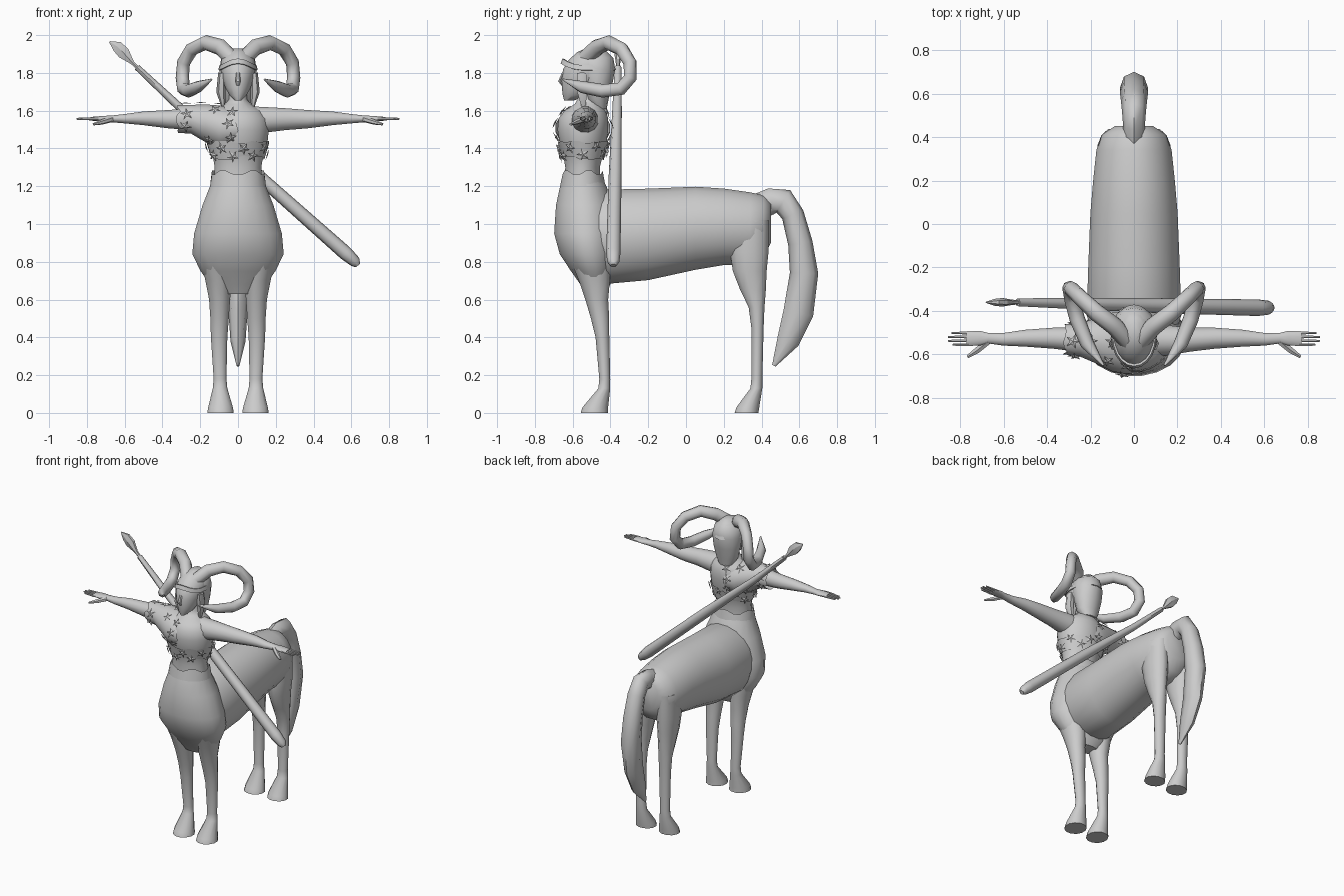
import bpy, bmesh, math, random
from mathutils import Vector
from mathutils.bvhtree import BVHTree

random.seed(4)
grey = bpy.data.materials.new("plain_grey")
grey.diffuse_color = (0.6, 0.6, 0.6, 1)


def finish(bm, name, angle=50):
    bmesh.ops.recalc_face_normals(bm, faces=bm.faces)
    me = bpy.data.meshes.new(name)
    bm.to_mesh(me)
    bm.free()
    ob = bpy.data.objects.new(name, me)
    bpy.context.collection.objects.link(ob)
    me.materials.append(grey)
    bpy.context.view_layer.objects.active = ob
    ob.select_set(True)
    bpy.ops.object.shade_smooth_by_angle(angle=math.radians(angle))
    ob.select_set(False)
    return ob


def skin(name, rings, cap=True, angle=50, close=False):
    bm = bmesh.new()
    vs = [[bm.verts.new(p) for p in r] for r in rings]
    n = len(vs[0])
    for a, b in zip(vs, vs[1:] + ([vs[0]] if close else [])):
        for i in range(n):
            bm.faces.new((a[i], a[(i + 1) % n], b[(i + 1) % n], b[i]))
    if cap and not close:
        bm.faces.new(vs[0])
        bm.faces.new(vs[-1])
    return finish(bm, name, angle)


def loft(name, axis, rows, n=16, side=1, **kw):
    """Elliptical sections: position on the axis, then min/max of the other two axes."""
    rings = []
    for t, u0, u1, v0, v1 in rows:
        ring = []
        for i in range(n):
            a = 2 * math.pi * (i + 0.5) / n
            u = (u0 + u1) / 2 + (u1 - u0) / 2 * math.cos(a)
            v = (v0 + v1) / 2 + (v1 - v0) / 2 * math.sin(a)
            x, y, z = {'x': (t, u, v), 'y': (u, t, v), 'z': (u, v, t)}[axis]
            ring.append((x * side, y, z))
        rings.append(ring)
    return skin(name, rings, **kw)


def tube(name, rows, ref, n=8, side=1, **kw):
    """Swept sections: x, y, z, radius towards ref, radius across."""
    pts = [Vector(r[:3]) for r in rows]
    rings = []
    for k, (p, r) in enumerate(zip(pts, rows)):
        d = (pts[min(k + 1, len(pts) - 1)] - pts[max(k - 1, 0)]).normalized()
        u = (Vector(ref) - d * d.dot(Vector(ref))).normalized()
        w = d.cross(u)
        ring = [p + u * r[3] * math.cos(2 * math.pi * i / n) + w * r[4] * math.sin(2 * math.pi * i / n)
                for i in range(n)]
        rings.append([(q.x * side, q.y, q.z) for q in ring])
    return skin(name, rings, **kw)


# Horse body
loft("horse_barrel", 'y', [
    (-.52, -.19, .19, .74, 1.15), (-.42, -.22, .22, .68, 1.185), (-.2, -.213, .213, .70, 1.19),
    (.05, -.203, .203, .755, 1.2), (.2, -.19, .19, .78, 1.19), (.34, -.175, .175, .78, 1.17),
    (.41, -.15, .15, .82, 1.155), (.45, -.09, .09, .9, 1.12)], n=20)
loft("horse_chest", 'z', [
    (.63, -.09, .09, -.53, -.43), (.68, -.15, .15, -.56, -.40), (.75, -.20, .20, -.61, -.38),
    (.84, -.245, .245, -.67, -.36), (.95, -.235, .235, -.70, -.36), (1.1, -.19, .19, -.69, -.38),
    (1.2, -.15, .15, -.668, -.42), (1.25, -.142, .142, -.65, -.445)], n=20)

# Legs with flared hooves
for s, lr in ((1, "left"), (-1, "right")):
    loft("front_leg_" + lr, 'z', [
        (0, .02, .165, -.56, -.41), (.03, .025, .16, -.55, -.41), (.13, .055, .135, -.465, -.4),
        (.18, .06, .13, -.46, -.4), (.4, .055, .145, -.48, -.405), (.5, .047, .148, -.505, -.405),
        (.6, .04, .155, -.535, -.41), (.7, .03, .175, -.57, -.4), (.82, .04, .2, -.62, -.4)],
        n=12, side=s)
    loft("hind_leg_" + lr, 'z', [
        (0, .02, .165, .255, .385), (.03, .025, .16, .265, .39), (.13, .055, .135, .34, .405),
        (.18, .06, .13, .345, .405), (.45, .055, .14, .345, .412), (.56, .05, .145, .33, .417),
        (.65, .045, .15, .285, .425), (.75, .035, .16, .245, .43), (.85, .03, .17, .23, .44),
        (1.02, .04, .165, .24, .44)], n=12, side=s)

# Tail
tube("tail", [
    (0, .38, 1.09, .05, .07), (0, .45, 1.12, .05, .07), (0, .515, 1.12, .055, .07),
    (0, .565, 1.05, .06, .06), (0, .605, .9, .065, .065), (0, .625, .74, .065, .075),
    (0, .595, .53, .05, .08), (0, .54, .38, .04, .06), (0, .465, .25, .008, .01)], (1, 0, 0))

# Human torso and waist hem
torso_rows = [
    (1.22, -.13, .13, -.645, -.45), (1.3, -.125, .125, -.64, -.455), (1.36, -.135, .135, -.65, -.44),
    (1.43, -.158, .158, -.67, -.42), (1.5, -.165, .165, -.682, -.41), (1.56, -.16, .16, -.675, -.41),
    (1.6, -.13, .13, -.645, -.425), (1.635, -.07, .07, -.59, -.45), (1.66, -.048, .048, -.575, -.455),
    (1.74, -.045, .045, -.57, -.46)]
torso = loft("torso", 'z', torso_rows, n=20)
hem = loft("waist_hem", 'z', [(1.2, -.15, .15, -.668, -.425), (1.262, -.14, .14, -.655, -.44)], n=20, cap=False)
for i, v in enumerate(hem.data.vertices):
    if v.co.z > 1.23 and i % 4 < 2:
        v.co.z += .02

# Arms, hands and fingers
for s, lr in ((1, "left"), (-1, "right")):
    loft("arm_" + lr, 'x', [
        (.08, -.61, -.46, 1.47, 1.625), (.17, -.605, -.465, 1.485, 1.62), (.25, -.59, -.475, 1.495, 1.615),
        (.37, -.575, -.475, 1.505, 1.605), (.5, -.565, -.485, 1.522, 1.597), (.6, -.56, -.5, 1.532, 1.583),
        (.67, -.55, -.5, 1.538, 1.575), (.71, -.56, -.49, 1.543, 1.573), (.77, -.562, -.492, 1.546, 1.568)],
        n=12, side=s)
    for j, tip in enumerate((.835, .855, .855, .84)):
        y = -.555 + j * .018
        loft(f"finger_{j + 1}_{lr}", 'x', [
            (.76, y - .008, y + .008, 1.548, 1.566), (tip, y - .005, y + .005, 1.552, 1.562)], n=6, side=s)
    tube("thumb_" + lr, [(.67, -.54, 1.555, .016, .016), (.72, -.58, 1.54, .014, .016),
                         (.765, -.61, 1.528, .006, .008)], (0, 0, 1), n=6, side=s)

# Head, face and hair
loft("head", 'z', [
    (1.655, -.018, .018, -.645, -.59), (1.68, -.045, .045, -.652, -.53), (1.72, -.068, .068, -.657, -.47),
    (1.77, -.085, .085, -.66, -.41), (1.82, -.095, .095, -.65, -.385), (1.87, -.09, .09, -.62, -.385),
    (1.91, -.06, .06, -.575, -.415), (1.93, -.025, .025, -.53, -.45)], n=14)
loft("back_hair", 'z', [
    (1.61, -.05, .05, -.49, -.42), (1.66, -.08, .08, -.53, -.41), (1.74, -.095, .095, -.55, -.39),
    (1.82, -.102, .102, -.58, -.375), (1.88, -.09, .09, -.59, -.385), (1.93, -.03, .03, -.53, -.44)], n=14)
tube("nose", [(0, -.65, 1.8, .01, .008), (0, -.668, 1.755, .014, .01), (0, -.655, 1.735, .008, .006)],
     (1, 0, 0), n=6)
for s, lr in ((1, "left"), (-1, "right")):
    tube("hair_lock_" + lr, [(.085, -.55, 1.8, .02, .03), (.09, -.55, 1.7, .025, .03),
                             (.075, -.54, 1.6, .006, .008)], (1, 0, 0), n=6, side=s)

# Pointed circlet, rising at the brow
rings = []
for i in range(20):
    a = 2 * math.pi * i / 20
    c, f = math.cos(a), -math.sin(a)
    z = 1.825 + .035 * max(0, f) ** 3
    rings.append([(r * .098 * c, -.517 - r * f * .137, z + dz)
                  for r, dz in ((1, -.012), (1.07, -.01), (1.0, .016), (.92, .014))])
skin("circlet", rings, close=True, angle=30)

# Curled horns
horn = [(.03, -.54, 1.87, .04, .045), (.09, -.47, 1.935, .042, .045), (.17, -.41, 1.96, .04, .04),
        (.245, -.34, 1.925, .036, .038), (.288, -.297, 1.855, .034, .036), (.295, -.295, 1.775, .034, .036),
        (.287, -.345, 1.715, .036, .036), (.26, -.44, 1.705, .036, .036), (.215, -.55, 1.725, .032, .032),
        (.14, -.65, 1.765, .005, .005)]
for s, lr in ((1, "left"), (-1, "right")):
    tube("horn_" + lr, horn, (.7, -.7, .1), n=8, side=s)

# Spear slung across the back
tube("spear_shaft", [
    (.635, -.385, .78, .015, .015), (.62, -.385, .80, .032, .03), (.57, -.385, .845, .038, .038),
    (.1, -.375, 1.262, .034, .034), (-.3, -.365, 1.61, .025, .022), (-.535, -.36, 1.83, .018, .016)], (0, 1, 0))
tube("spear_blade", [
    (-.525, -.36, 1.82, .01, .01), (-.56, -.36, 1.855, .012, .012), (-.605, -.36, 1.905, .02, .038),
    (-.64, -.36, 1.94, .016, .034), (-.68, -.36, 1.965, .003, .004)], (0, 1, 0), n=6, angle=25)

# Cloth: ragged chest band and one draped shoulder
g = .008
band = loft("chest_band", 'z', [(t, a - g, b + g, c - g, d + g) for t, a, b, c, d in
            [(1.35, -.133, .133, -.648, -.442)] + torso_rows[3:4]], n=20, cap=False)
for i, v in enumerate(band.data.vertices):
    v.co.z += random.uniform(-.012, .012)
drape = loft("shoulder_drape", 'x', [
    (-.315, -.6, -.46, 1.48, 1.63), (-.25, -.61, -.455, 1.478, 1.632), (-.17, -.645, -.43, 1.43, 1.635),
    (-.1, -.68, -.405, 1.39, 1.63), (-.04, -.692, -.4, 1.39, 1.62), (-.01, -.694, -.4, 1.42, 1.60)],
    n=16, cap=False)
for i, v in enumerate(drape.data.vertices):
    if v.co.x < -.3 or v.co.x > -.02:
        v.co.x += random.uniform(-.015, .015)

# Star blossoms laid on the cloth
verts, polys = [], []
for ob in (torso, band, drape):
    base = len(verts)
    verts += [v.co.copy() for v in ob.data.vertices]
    polys += [[base + i for i in p.vertices] for p in ob.data.polygons]
tree = BVHTree.FromPolygons(verts, polys)
bm = bmesh.new()


def blossom(start, aim):
    d = (Vector(aim) - Vector(start)).normalized()
    hit, nor, _, _ = tree.ray_cast(Vector(start), d)
    if hit is None:
        return
    nor = -nor if nor.dot(d) > 0 else nor
    u = nor.orthogonal().normalized()
    w, spin = nor.cross(u), random.random() * 6
    ring = []
    for i in range(10):
        a, r = spin + math.pi * i / 5, (.036, .015)[i % 2]
        ring.append(bm.verts.new(hit + nor * .008 + (u * math.cos(a) + w * math.sin(a)) * r))
    mid = bm.verts.new(hit + nor * .014)
    for i in range(10):
        bm.faces.new((ring[i], ring[(i + 1) % 10], mid))


for i in range(14):
    a = 2 * math.pi * i / 14
    z = 1.37 + .04 * (i % 2) + .01 * math.sin(a)
    blossom((math.cos(a), -.545 + math.sin(a), z), (0, -.545, z))
for x, z in ((-.03, 1.59), (-.05, 1.53), (-.04, 1.46), (-.12, 1.6), (-.15, 1.45), (-.27, 1.58), (-.28, 1.52)):
    for y in (-1.5, .5):
        blossom((x, y, z), (x, -.53, z))
for x in (-.28, -.2, -.1):
    blossom((x, -.54, 2.5), (x, -.54, 1.5))
finish(bm, "star_blossoms", 20)
